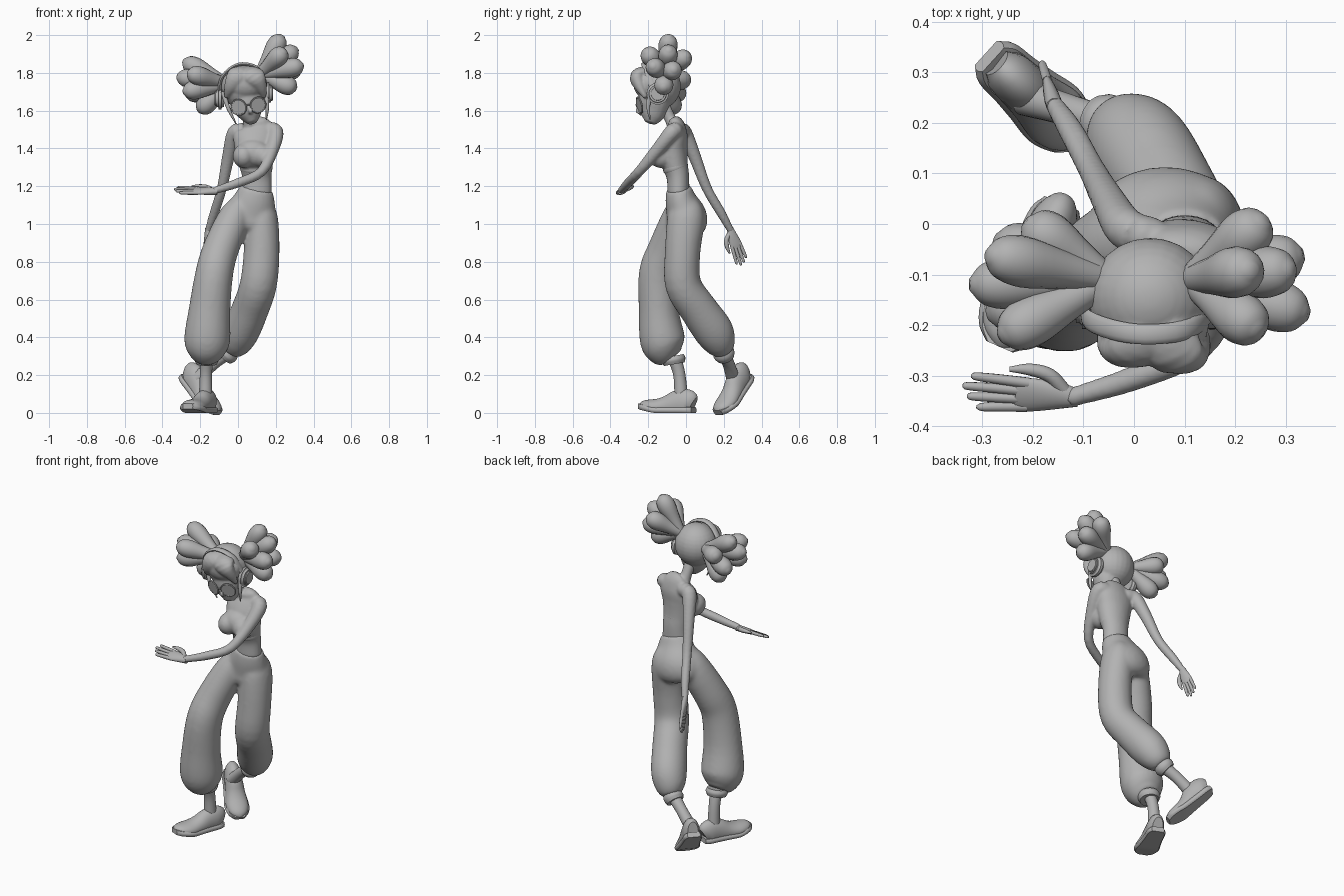
import bpy, bmesh, math
from mathutils import Vector, Matrix

cube = bpy.data.objects.get("Cube")
if cube:
    bpy.data.objects.remove(cube, do_unlink=True)

grey = bpy.data.materials.new("clay grey")
grey.use_nodes = True
grey.diffuse_color = (0.45, 0.45, 0.45, 1)
grey.node_tree.nodes["Principled BSDF"].inputs["Base Color"].default_value = grey.diffuse_color
X, Y, Z = Vector((1, 0, 0)), Vector((0, 1, 0)), Vector((0, 0, 1))


def finish(bm, name, voxel=0, angle=50, soften=6):
    """Turn a bmesh into a smooth object, optionally fused by a remesh."""
    bmesh.ops.recalc_face_normals(bm, faces=bm.faces)
    mesh = bpy.data.meshes.new(name)
    bm.to_mesh(mesh)
    bm.free()
    mesh.materials.append(grey)
    ob = bpy.data.objects.new(name, mesh)
    bpy.context.collection.objects.link(ob)
    bpy.ops.object.select_all(action='DESELECT')
    ob.select_set(True)
    bpy.context.view_layer.objects.active = ob
    bpy.ops.object.shade_smooth_by_angle(angle=math.radians(angle))
    if voxel:
        fuse = ob.modifiers.new("fuse", 'REMESH')
        fuse.mode, fuse.voxel_size, fuse.use_smooth_shade = 'VOXEL', voxel, True
        soft = ob.modifiers.new("soften", 'SMOOTH')
        soft.factor, soft.iterations = 0.5, soften
    return ob


def loft(bm, points, ref=X, n=20, sub=4):
    """Smooth tube through (x, y, z, half width along ref, other half width)."""
    keys = [Vector(p if len(p) == 5 else (*p, p[-1])) for p in points]
    keys = [2 * keys[0] - keys[1]] + keys + [2 * keys[-1] - keys[-2]]
    path = []
    for a, b, c, d in zip(keys, keys[1:], keys[2:], keys[3:]):
        for k in range(sub):
            t = k / sub
            path.append(0.5 * (2 * b + (c - a) * t + (2 * a - 5 * b + 4 * c - d) * t * t
                               + (3 * b - 3 * c + d - a) * t ** 3))
    path.append(keys[-2])
    rings = []
    for i, p in enumerate(path):
        ends = path[max(i - 1, 0)], path[min(i + 1, len(path) - 1)]
        tan = Vector((ends[1] - ends[0])[:3]).normalized()
        u = (ref - tan * tan.dot(ref)).normalized()
        v = tan.cross(u)
        ring = []
        for k in range(n):
            g = math.tau * k / n
            ring.append(bm.verts.new(Vector(p[:3]) + u * max(p[3], 0.002) * math.cos(g)
                                     + v * max(p[4], 0.002) * math.sin(g)))
        rings.append(ring)
    for r, s in zip(rings, rings[1:]):
        for k in range(n):
            bm.faces.new((r[k], r[(k + 1) % n], s[(k + 1) % n], s[k]))
    bm.faces.new(rings[0][::-1])
    bm.faces.new(rings[-1])


def ball(bm, centre, size):
    bmesh.ops.create_uvsphere(bm, u_segments=24, v_segments=16, radius=1,
                              matrix=Matrix.Translation(centre) @ Matrix.Diagonal((*size, 1)))


def tube(name, points, **kw):
    bm = bmesh.new()
    loft(bm, points, **kw)
    return finish(bm, name)


def disc(name, centre, axis, radius, depth, bevel=0):
    bm = bmesh.new()
    turn = Vector(axis).to_track_quat('Z', 'Y').to_matrix().to_4x4()
    bmesh.ops.create_cone(bm, cap_ends=True, segments=28, radius1=radius, radius2=radius,
                          depth=depth, matrix=Matrix.Translation(centre) @ turn)
    if bevel:
        rims = [e for e in bm.edges if any(len(f.verts) > 4 for f in e.link_faces)]
        bmesh.ops.bevel(bm, geom=rims, offset=bevel, segments=3, affect='EDGES')
    return finish(bm, name)


# Trousers: pelvis and two full legs fused together
bm = bmesh.new()
loft(bm, [(.1, -.04, 1.19, .087, .066), (.085, -.025, 1.12, .115, .086),
          (.065, .003, 1.04, .145, .108), (.055, .003, .98, .14, .1), (.05, 0, .95, .1, .07)], n=28)
loft(bm, [(.04, -.02, 1.13, .05, .06), (-.015, -.035, 1.04, .085, .09), (-.09, -.1, .87, .095, .1),
          (-.125, -.145, .74, .1, .104), (-.15, -.145, .55, .11, .105),
          (-.163, -.125, .39, .122, .12), (-.166, -.1, .325, .1, .102),
          (-.166, -.075, .29, .06, .065)], n=28)
loft(bm, [(.115, -.01, 1.13, .05, .06), (.125, 0, 1.04, .085, .098), (.125, -.018, .85, .095, .094),
          (.108, -.015, .68, .098, .096), (.065, .065, .55, .098, .1), (.015, .145, .435, .1, .105),
          (-.02, .18, .365, .085, .085), (-.045, .195, .325, .055, .055)], n=28)
finish(bm, "trousers", voxel=0.01, soften=12)

# Cuffs and ankles
tube("right_cuff", [(-.166, -.07, .3, .058), (-.166, -.066, .28, .064), (-.166, -.062, .258, .055)])
tube("left_cuff", [(-.04, .19, .335, .05), (-.055, .2, .315, .058), (-.072, .207, .298, .05)])
tube("right_ankle", [(-.166, -.06, .29, .036), (-.17, -.035, .2, .032), (-.172, -.025, .08, .036)])
tube("left_ankle", [(-.05, .195, .32, .036), (-.13, .225, .26, .032), (-.215, .25, .18, .036)])


def shoe(side, heel, toward):
    """Rounded upper over a flared sole, running from heel to toe."""
    y = -Vector(toward).normalized()
    x = y.cross(Z).normalized()
    place = Matrix.Translation(heel) @ Matrix((x, y, x.cross(y))).transposed().to_4x4()
    outline = [(0, .03, .09), (-.03, .046, .125), (-.09, .05, .12), (-.15, .056, .09),
               (-.22, .064, .068), (-.27, .05, .052), (-.297, .022, .03)]
    for part in ("upper", "sole"):
        bm = bmesh.new()
        if part == "upper":
            loft(bm, [(0, s, h * .4, w, h * .6) for s, w, h in outline], n=24)
            low = 0.01
        else:
            loft(bm, [(0, s * 1.04 + .006, .014, w + .007, .03) for s, w, h in outline], n=24)
            low = 0
        for v in bm.verts:
            v.co.z = max(v.co.z, low)
            if part == "sole":
                v.co.z = min(v.co.z, .03)
            v.co.z += .016 * max(0, (-v.co.y - .2) / .08)
        bmesh.ops.transform(bm, matrix=place, verts=bm.verts)
        finish(bm, side + "_shoe_" + part, angle=40)


shoe("right", (-.145, .035, 0), (-.4, -.92, 0))
shoe("left", (-.29, .335, .18), (.53, -.48, -.66))

# Torso with bust, shoulders and arms fused together
bm = bmesh.new()
loft(bm, [(.1, -.04, 1.16, .08, .058), (.1, -.043, 1.25, .078, .06), (.095, -.06, 1.32, .092, .07),
          (.09, -.07, 1.4, .108, .078), (.09, -.055, 1.47, .115, .066),
          (.085, -.05, 1.52, .09, .045), (.07, -.065, 1.545, .04, .035)], n=28)
ball(bm, (.08, -.115, 1.375), (.095, .07, .075))
for x in (.03, .13):
    ball(bm, (x, -.13, 1.36), (.058, .07, .064))
loft(bm, [(.06, -.06, 1.5, .034), (.055, -.085, 1.56, .031), (.05, -.12, 1.63, .034)])
loft(bm, [(.15, -.05, 1.49, .042), (.198, -.07, 1.49, .043), (.185, -.14, 1.405, .036),
          (.125, -.248, 1.278, .027), (0, -.305, 1.218, .025), (-.13, -.345, 1.175, .019)], ref=Z)
loft(bm, [(.04, -.03, 1.49, .042), (-.015, -.01, 1.485, .042), (-.05, .045, 1.36, .034),
          (-.085, .11, 1.19, .027), (-.125, .185, 1.06, .025), (-.16, .24, .96, .018)])
finish(bm, "torso_and_arms", voxel=0.007, soften=9)
tube("top_hem", [(.097, -.052, 1.285, .082, .063), (.097, -.055, 1.295, .086, .067),
                 (.096, -.058, 1.31, .086, .067)], n=28)


def hand(side, wrist, along, thumb_side, size):
    """Flat palm, four fanned fingers and a thumb."""
    w, d = Vector(wrist), Vector(along).normalized()
    s = Vector(thumb_side)
    s = (s - d * s.dot(d)).normalized()
    bm = bmesh.new()
    at = lambda a, b: w + (d * a + s * b) * size
    r = lambda p, *q: (*p, *(k * size for k in q))
    loft(bm, [r(at(-.01, 0), .018, .018), r(at(.04, .002), .03, .018),
              r(at(.09, 0), .036, .014), r(at(.115, 0), .03, .01)], ref=s)
    for k, length in zip((-1.5, -.5, .5, 1.5), (.19, .21, .22, .205)):
        loft(bm, [r(at(.09, k * .017), .011), r(at(.15, k * .02), .01),
                  r(at(length - .01, k * .022), .008), r(at(length, k * .022), .003)], ref=s, n=10)
    loft(bm, [r(at(.02, .015), .014), r(at(.05, .045), .014),
              r(at(.09, .055), .012), r(at(.13, .053), .005)], ref=s.cross(d), n=10)
    finish(bm, side + "_hand")


hand("left", (-.12, -.343, 1.173), (-.99, .06, .03), (0, .9, .42), 1)
hand("right", (-.158, .236, .97), (-.1, .33, -.94), (.25, -.92, -.3), .9)

# Head: skull with hair, fringe, jaw and nose fused together
bm = bmesh.new()
ball(bm, (.032, -.145, 1.73), (.122, .118, .124))
ball(bm, (.04, -.19, 1.745), (.11, .09, .09))
loft(bm, [(.045, -.16, 1.7, .1, .09), (.055, -.17, 1.62, .083, .08),
          (.068, -.18, 1.57, .055, .06), (.077, -.19, 1.535, .024, .03)])
loft(bm, [(.062, -.23, 1.625, .01), (.066, -.258, 1.6, .012), (.067, -.24, 1.587, .01)], n=10)
loft(bm, [(.03, -.2, 1.81, .05, .03), (0, -.245, 1.785, .058, .038),
          (-.035, -.24, 1.73, .04, .03), (-.065, -.21, 1.67, .01)])
loft(bm, [(.05, -.2, 1.81, .05, .03), (.085, -.255, 1.78, .06, .042),
          (.118, -.245, 1.73, .036, .03), (.14, -.215, 1.67, .01)])
finish(bm, "head", voxel=0.006)

# Side locks
tube("lock_right", [(-.08, -.19, 1.7, .014), (-.05, -.2, 1.61, .01), (-.01, -.19, 1.53, .003)], n=10)
tube("lock_left", [(.148, -.19, 1.7, .014), (.155, -.2, 1.62, .01), (.15, -.19, 1.55, .003)], n=10)

# Hair bunches made of tapered lobes
bunches = {
    "right": ((-.05, -.11, 1.74), [(-.29, -.06, 1.865), (-.325, -.12, 1.78), (-.29, -.18, 1.7),
              (-.215, .005, 1.77), (-.265, -.225, 1.8), (-.21, -.06, 1.595), (-.275, -.03, 1.68)]),
    "left": ((.11, -.11, 1.79), [(.235, -.09, 2.0), (.26, .01, 1.9), (.315, -.09, 1.93),
             (.345, -.18, 1.84), (.335, -.06, 1.82), (.31, -.12, 1.715), (.25, -.215, 1.92)])}
for side, (root, tips) in bunches.items():
    for i, tip in enumerate(tips):
        a, b = Vector(root), Vector(tip)
        tube(f"{side}_hair_lobe_{i + 1}",
             [(*a.lerp(b, t), r) for t, r in ((0, .026), (.35, .037), (.7, .051), (.9, .041), (1, .012))],
             ref=Y, n=16)

# Headphones
tube("headband", [(-.098, -.16, 1.67, .02, .009), (-.09, -.19, 1.765, .02, .009),
                  (-.03, -.212, 1.83, .02, .009), (.04, -.218, 1.847, .02, .009),
                  (.115, -.205, 1.813, .02, .009), (.158, -.165, 1.7, .02, .009)], ref=Y, n=12)
for side, x, z, out in (("right", -.095, 1.665, -1), ("left", .155, 1.69, 1)):
    disc(side + "_ear_cushion", (x, -.15, z), X, .058, .04, .012)
    disc(side + "_ear_cap", (x + out * .022, -.15, z), X, .04, .016, .005)

# Glasses
for side, x, z in (("right", .003, 1.618), ("left", .106, 1.63)):
    tilt = Vector(((x - .055) * 6, -1, -.25)).normalized()
    centre = Vector((x, -.246, z))
    disc(side + "_lens", centre, tilt, .04, .006)
    turn = tilt.to_track_quat('Z', 'Y')
    bpy.ops.mesh.primitive_torus_add(location=centre, rotation=turn.to_euler(), major_radius=.041,
                                     minor_radius=.005, major_segments=28, minor_segments=8)
    rim = bpy.context.object
    rim.name = side + "_glasses_rim"
    rim.data.materials.append(grey)
    bpy.ops.object.shade_smooth_by_angle()
tube("glasses_bridge", [(.043, -.257, 1.625, .004), (.055, -.264, 1.632, .004),
                        (.067, -.257, 1.627, .004)], ref=Z, n=8)
